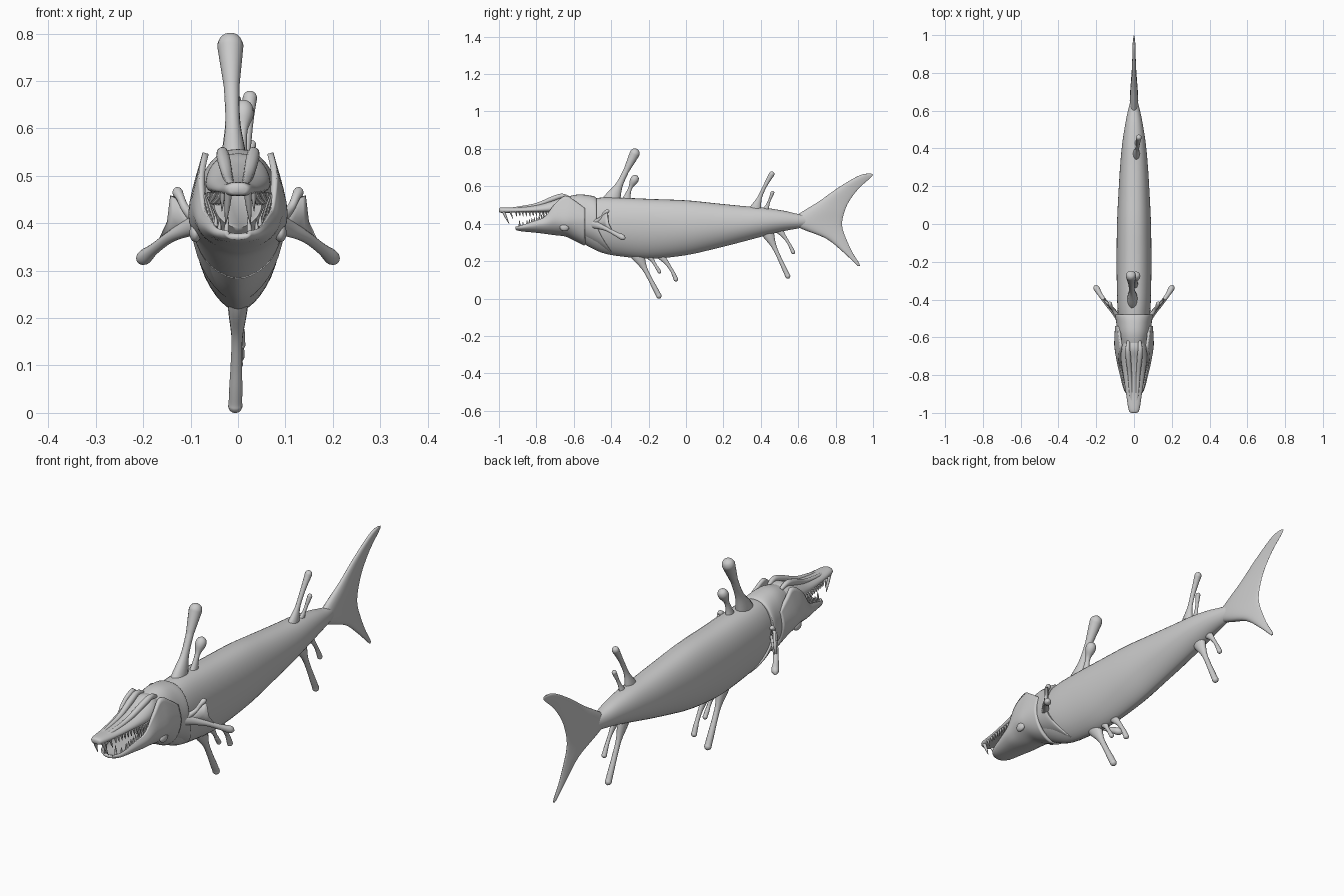
import bpy, bmesh
from math import sin, cos, pi, sqrt
from mathutils import Vector

if "Cube" in bpy.data.objects:
    bpy.data.objects.remove(bpy.data.objects["Cube"])


def spline(rows, n):
    """Catmull-Rom interpolation of tuples, n steps per span."""
    out = []
    m = len(rows)
    for i in range(m - 1):
        a, b, c, d = rows[max(i - 1, 0)], rows[i], rows[i + 1], rows[min(i + 2, m - 1)]
        for k in range(n):
            t = k / n
            out.append(tuple(0.5 * (2*q + (r - p)*t + (2*p - 5*q + 4*r - s)*t*t + (3*q - p - 3*r + s)*t**3)
                             for p, q, r, s in zip(a, b, c, d)))
    return out + [tuple(rows[-1])]


def make(name, bm, thick=0):
    bmesh.ops.recalc_face_normals(bm, faces=bm.faces[:])
    me = bpy.data.meshes.new(name)
    bm.to_mesh(me)
    bm.free()
    ob = bpy.data.objects.new(name, me)
    bpy.context.collection.objects.link(ob)
    if thick:
        mod = ob.modifiers.new("thickness", 'SOLIDIFY')
        mod.thickness, mod.offset = thick, 0
    bpy.ops.object.select_all(action='DESELECT')
    ob.select_set(True)
    bpy.context.view_layer.objects.active = ob
    bpy.ops.object.shade_smooth_by_angle(angle=0.9)
    return ob


def loft(name, rings, closed=True, thick=0):
    """Skin a list of point rings; closed rings also get end caps."""
    bm = bmesh.new()
    vs = [[bm.verts.new(p) for p in r] for r in rings]
    n = len(vs[0])
    for a, b in zip(vs, vs[1:]):
        for i in range(n if closed else n - 1):
            j = (i + 1) % n
            bm.faces.new((a[i], a[j], b[j], b[i]))
    if closed:
        bm.faces.new(vs[0])
        bm.faces.new(vs[-1])
    return make(name, bm, thick)


def section(y, w, zt, zc, zb, slant=0, pt=0.85, pb=1.25, n=40):
    """Fish cross-section: round back, keeled belly, belly swept by slant."""
    pts = []
    for i in range(n):
        c, s = cos(2*pi*i/n), sin(2*pi*i/n)
        x = w * abs(c) ** (pt if s >= 0 else pb) * (1 if c >= 0 else -1)
        z = zc + s * ((zt - zc) if s >= 0 else (zc - zb))
        pts.append((x, y + slant * max(0, -s) ** 1.5, z))
    return pts


def tube(name, rows, n=14, steps=5):
    """Rows are x, y, z, radius, flatness-across-x."""
    rows = spline(rows, steps)
    rings = []
    for i, (x, y, z, r, f) in enumerate(rows):
        d = (Vector(rows[min(i+1, len(rows)-1)][:3]) - Vector(rows[max(i-1, 0)][:3])).normalized()
        side = (Vector((1, 0, 0)) - d * d.x).normalized()
        up = d.cross(side)
        rings.append([Vector((x, y, z)) + side*(r*f*cos(2*pi*k/n)) + up*(r*sin(2*pi*k/n)) for k in range(n)])
    return loft(name, rings)


def stalk(name, base, tip, rb, rn, rk, bow=0.0):
    """Fin stalk: flared root, thin neck, bulbous end reaching tip."""
    b, t = Vector(base), Vector(tip)
    L = (t - b).length
    k = rk / L
    rows = []
    for f, r, fl in ((-0.12, rb*1.2, .6), (0.05, rb, .6), (0.3, rn*1.3, .8), (0.55, rn, 1),
                     (1 - 4.0*k, rn*1.15, 1), (1 - 1.7*k, rk*.95, 1), (1 - .9*k, rk, 1),
                     (1 - .3*k, rk*.7, 1), (1, rk*.12, 1)):
        if rows and f <= rows[-1][5]:
            continue
        p = b.lerp(t, f) + Vector((0, bow * sin(pi * max(0, f)), 0))
        rows.append((*p, r, fl, f))
    return tube(name, [r[:5] for r in rows])


def tooth(name, p, tip, r):
    tube(name, [(*p, r, 1), (*(Vector(p).lerp(Vector(tip), .5)), r*.75, 1), (*tip, r*.1, 1)], 8, 2)


# body
loft("body", [section(*r) for r in spline([
    (-.56, .075, .525, .40, .30), (-.45, .087, .54, .40, .245), (-.32, .091, .538, .40, .222),
    (-.18, .092, .532, .395, .213), (0, .09, .525, .39, .232), (.15, .083, .51, .395, .265),
    (.3, .074, .495, .40, .303), (.42, .063, .485, .41, .335), (.52, .048, .47, .415, .36),
    (.6, .032, .452, .415, .375), (.68, .012, .44, .415, .39)], 5)])

# tail fin: sections stacked in z from the leading edge to the trailing edge
tail = []
for z, y0, y1, h in spline([(.669, .975, .988, .003), (.655, .92, .996, .01), (.59, .81, .925, .013),
                            (.52, .712, .872, .018), (.46, .615, .846, .026), (.41, .55, .835, .03),
                            (.37, .625, .838, .026), (.32, .75, .856, .018), (.25, .838, .888, .013),
                            (.19, .902, .925, .009), (.174, .919, .929, .003)], 4):
    ring = []
    for i in range(24):
        a = 2*pi*i/24
        u = .5 - .5*cos(a)
        ring.append((h * sin(a) * (1 - .6*u), y0 + (y1 - y0)*u, z))
    tail.append(ring)
loft("tail_fin", tail)

# skull and gill cover with swept rear edge
loft("gill_cover", [section(*r) for r in spline([
    (-.70, .05, .52, .44, .39, 0), (-.64, .072, .542, .43, .345, 0), (-.58, .087, .556, .42, .315, .02),
    (-.525, .094, .553, .41, .275, .05), (-.485, .099, .543, .41, .234, .092),
    (-.48, .092, .53, .41, .25, .085), (-.49, .07, .51, .41, .28, .06)], 5)])

# upper jaw
loft("upper_jaw", [section(*r, 0, .85, .5) for r in spline([
    (-1.0, .012, .48, .473, .466), (-.985, .028, .487, .472, .458), (-.9, .042, .489, .471, .46),
    (-.8, .057, .502, .475, .46), (-.72, .068, .525, .482, .46), (-.66, .065, .547, .49, .462),
    (-.61, .05, .54, .49, .465)], 5)])
for s in (-1, 1):
    tube("snout_ridge", [(s*.006, -.985, .474, .006, 1), (s*.016, -.9, .483, .009, 1), (s*.022, -.8, .5, .011, 1),
                         (s*.03, -.71, .534, .014, 1), (s*.033, -.66, .549, .012, 1), (s*.03, -.62, .535, .008, 1)])

# lower jaw: open trough with raised cheek plates
jaw = []
for y, rx, rz, w, zm, zb in spline([
        (-.907, .018, .38, .02, .378, .372), (-.88, .042, .388, .046, .38, .366),
        (-.8, .06, .415, .068, .392, .358), (-.75, .07, .437, .08, .40, .352),
        (-.70, .076, .505, .09, .42, .345), (-.645, .068, .548, .098, .42, .338),
        (-.60, .074, .525, .097, .42, .318), (-.54, .08, .48, .094, .41, .288)], 4):
    half = [(rx, rz), (w, zm), (.68*w, zm - .7*(zm - zb))]
    prof = spline(half + [(0, zb)] + [(-x, z) for x, z in reversed(half)], 5)
    jaw.append([(x, y, z) for x, z in prof])
loft("lower_jaw", jaw, False, .013)

# eyes, fangs and teeth rows
for s in (-1, 1):
    bm = bmesh.new()
    bmesh.ops.create_uvsphere(bm, u_segments=20, v_segments=12, radius=.025)
    for v in bm.verts:
        v.co = Vector((v.co.x*.5 + s*.09, v.co.y - .65, v.co.z*.8 + .38))
    make("eye", bm)
    tooth("upper_fang", (s*.02, -.978, .468), (s*.026, -.945, .398), .008)
    tooth("upper_side_fang", (s*.032, -.94, .465), (s*.034, -.925, .425), .005)
    tooth("lower_fang", (s*.025, -.89, .375), (s*.022, -.89, .42), .006)
    tooth("lower_side_fang", (s*.04, -.87, .38), (s*.038, -.872, .41), .005)
    for i in range(11):
        f = i / 10
        y = -.91 + .18*f
        x = s*(.036 + .026*f)
        tooth("upper_tooth", (x, y, .465), (x, y + .005, .438), .005)
        y = -.85 + .13*f
        x, z = s*(.047 + .025*f), .393 + .05*f
        tooth("lower_tooth", (x, y, z), (x, y, z + .028), .005)

# back and belly stalk fins: base, tip, root radius, neck radius, knob radius, bow
for name, b, t, rb, rn, rk, bow in (
        ("front_dorsal_stalk", (-.008, -.40, .52), (-.017, -.262, .80), .045, .016, .027, .0),
        ("front_dorsal_small_stalk", (.006, -.32, .52), (.012, -.262, .658), .025, .011, .022, -.008),
        ("rear_dorsal_stalk", (.012, .37, .475), (.026, .466, .678), .03, .01, .015, -.008),
        ("rear_dorsal_small_stalk", (.012, .425, .47), (.03, .466, .575), .017, .007, .01, 0),
        ("front_belly_stalk", (0, -.26, .235), (-.006, -.138, .001), .035, .012, .015, 0),
        ("mid_belly_stalk", (.004, -.195, .23), (.006, -.137, .135), .02, .008, .01, 0),
        ("back_belly_stalk", (.002, -.135, .23), (-.002, -.05, .092), .02, .009, .012, .01),
        ("rear_belly_stalk", (0, .435, .355), (0, .55, .107), .032, .011, .014, 0),
        ("rear_belly_small_stalk", (0, .495, .37), (0, .577, .238), .02, .008, .011, .008)):
    stalk(name, b, t, rb, rn, rk, bow)

# pectoral fins: long lower stalk, short upper spur and a web between them
for s in (-1, 1):
    tube("pectoral_stalk", [(s*.08, -.50, .40, .024, .7), (s*.11, -.46, .388, .018, .8), (s*.145, -.42, .37, .012, 1),
                            (s*.178, -.375, .345, .012, 1), (s*.196, -.345, .33, .016, 1),
                            (s*.205, -.333, .323, .012, 1), (s*.21, -.327, .319, .002, 1)])
    tube("pectoral_spur", [(s*.085, -.49, .405, .016, .8), (s*.11, -.455, .43, .009, 1), (s*.122, -.437, .455, .009, 1),
                           (s*.128, -.42, .466, .011, 1), (s*.132, -.41, .468, .002, 1)])
    bm = bmesh.new()
    low = [(.085, -.495, .39), (.115, -.455, .383), (.14, -.425, .37), (.17, -.388, .35)]
    high = [(.085, -.485, .415), (.112, -.452, .432), (.132, -.432, .452), (.138, -.42, .458)]
    mid = [(.085, -.49, .40), (.115, -.453, .41), (.134, -.43, .412), (.145, -.415, .403)]
    bm.free()
    loft("pectoral_web", [[(s*x, y, z) for x, y, z in r] for r in spline(
        [sum(low, ()), sum(mid, ()), sum(high, ())], 1) and (low, mid, high)], False, .012)
